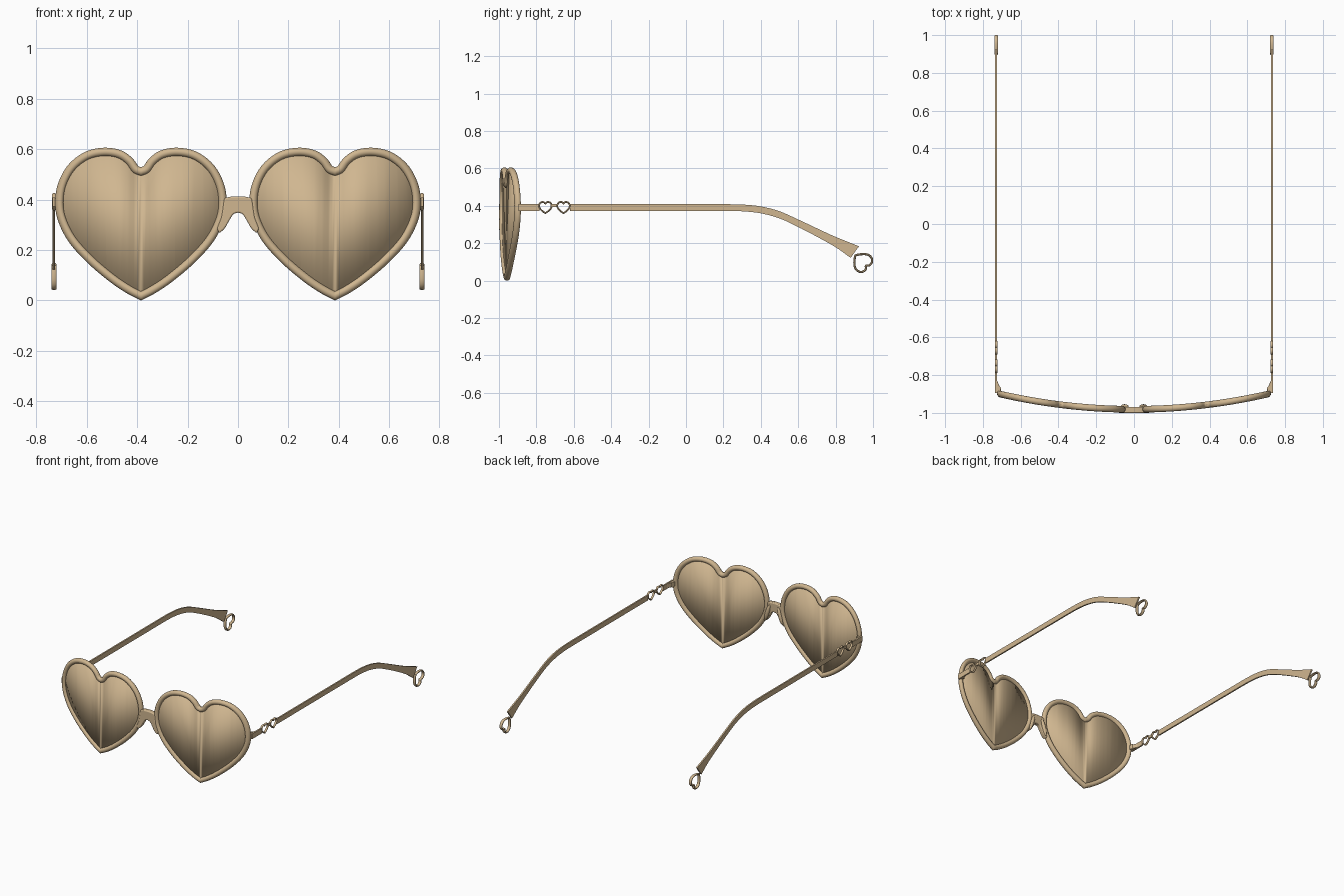
import bpy, bmesh, math
from mathutils import Vector

if "Cube" in bpy.data.objects:
    bpy.data.objects.remove(bpy.data.objects["Cube"], do_unlink=True)

TAN = (0.63, 0.47, 0.28, 1)
mat = bpy.data.materials.new("warm_tan")
mat.use_nodes = True
mat.diffuse_color = TAN
mat.node_tree.nodes["Principled BSDF"].inputs["Base Color"].default_value = TAN


def spline(pts, steps):
    """Smooth open curve through 2D points."""
    p = [Vector(q) for q in pts]
    p = [2 * p[0] - p[1]] + p + [2 * p[-1] - p[-2]]
    out = []
    for a, b, c, d in zip(p, p[1:], p[2:], p[3:]):
        for i in range(steps):
            t = i / steps
            out.append(0.5 * (2 * b + (c - a) * t + (2 * a - 5 * b + 4 * c - d) * t ** 2
                              + (3 * b - a - 3 * c + d) * t ** 3))
    return out + [p[-2]]


# Half of the heart centreline, from notch to tip
HALF = [(0, .511), (.022, .521), (.046, .553), (.086, .58), (.147, .589), (.215, .574),
        (.275, .528), (.312, .462), (.324, .39), (.313, .32), (.272, .24), (.2, .16),
        (.115, .088), (.05, .044), (0, .018)]


def heart(steps):
    half = spline(HALF, steps)
    return half + [Vector((-q.x, q.y)) for q in reversed(half[1:-1])]


def finish(bm, name, smooth=40):
    bmesh.ops.recalc_face_normals(bm, faces=bm.faces)
    me = bpy.data.meshes.new(name)
    bm.to_mesh(me)
    bm.free()
    me.materials.append(mat)
    ob = bpy.data.objects.new(name, me)
    bpy.context.collection.objects.link(ob)
    bpy.ops.object.select_all(action="DESELECT")
    ob.select_set(True)
    bpy.context.view_layer.objects.active = ob
    bpy.ops.object.shade_smooth_by_angle(angle=math.radians(smooth))
    return ob


def ring(name, path, half_width, half_depth, place, sides=12, phase=0.0):
    """Sweep an elliptical section round a closed 2D path; place maps (u, v, depth) to 3D."""
    bm = bmesh.new()
    loops, n = [], len(path)
    for i, q in enumerate(path):
        before = (q - path[i - 1]).normalized()
        tangent = (before + (path[(i + 1) % n] - q).normalized()).normalized()
        normal = Vector((-tangent.y, tangent.x)) / max(tangent.dot(before), 0.7)
        loop = []
        for k in range(sides):
            a = math.tau * k / sides + phase
            w = q + normal * half_width * math.cos(a)
            loop.append(bm.verts.new(place(w.x, w.y, half_depth * math.sin(a))))
        loops.append(loop)
    for i in range(n):
        a, b = loops[i], loops[(i + 1) % n]
        for k in range(sides):
            m = (k + 1) % sides
            bm.faces.new((a[k], a[m], b[m], b[k]))
    return finish(bm, name)


def prism(name, outline, place, d0, d1, bevel=0.0):
    """Extrude a 2D outline between two depths."""
    bm = bmesh.new()
    lo = [bm.verts.new(place(u, v, d0)) for u, v in outline]
    hi = [bm.verts.new(place(u, v, d1)) for u, v in outline]
    bm.faces.new(lo)
    bm.faces.new(hi)
    for i in range(len(lo)):
        j = (i + 1) % len(lo)
        bm.faces.new((lo[i], lo[j], hi[j], hi[i]))
    ob = finish(bm, name)
    if bevel:
        mod = ob.modifiers.new("soft_edges", "BEVEL")
        mod.width, mod.segments = bevel, 3
    return ob


def wrap(x):
    """Depth of the curved front at a given x."""
    return -0.981 + 0.16 * x * x


# Temple outline: straight arm that bends down and flares at the ear
top = spline([(.2, .409), (.3, .407), (.4, .397), (.5, .371), (.6, .327),
              (.7, .28), (.8, .234), (.925, .184)], 5)
bottom = spline([(.2, .373), (.3, .371), (.4, .36), (.5, .333), (.6, .287),
                 (.7, .235), (.8, .179), (.88, .122)], 5)
arm = [(-.619, .409)] + [tuple(q) for q in top] + [tuple(q) for q in reversed(bottom)] + [(-.619, .373)]

for side, s in (("left", 1), ("right", -1)):
    cx = 0.385 * s

    # Heart rim, bent round the face
    ring(side + "_rim", heart(6), .0165, .0175,
         lambda u, v, d: (cx + u, wrap(cx + u) + d, v), sides=16)

    # Lens, cut into strips and bent to match the rim
    bm = bmesh.new()
    bm.faces.new([bm.verts.new((cx + q.x, 0, q.y)) for q in heart(4)])
    for i in range(1, 24):
        x = cx - 0.324 + 0.648 * i / 24
        bmesh.ops.bisect_plane(bm, geom=bm.verts[:] + bm.edges[:] + bm.faces[:],
                               plane_co=(x, 0, 0), plane_no=(1, 0, 0))
    for v in bm.verts:
        v.co.y = wrap(v.co.x)
    lens = finish(bm, side + "_lens")
    thick = lens.modifiers.new("thickness", "SOLIDIFY")
    thick.thickness, thick.offset = 0.008, 0

    # Temple arm in three lengths, broken by two open hearts
    def on_side(y, z, d):
        return (s * (0.73 + d), y, z)

    prism(side + "_temple_arm", arm, on_side, -.005, .005)
    for name, y0, y1, z0, z1 in (("temple_front", -.895, -.783, .373, .409),
                                 ("temple_link", -.72, -.687, .393, .411)):
        prism(f"{side}_{name}", [(y0, z0), (y1, z0), (y1, z1), (y0, z1)], on_side, -.005, .005)
    for name, y in (("front", -.752), ("rear", -.655)):
        ring(f"{side}_{name}_small_heart", [q * 0.103 for q in heart(3)], .005, .0075,
             lambda u, v, d: on_side(y + u, .36 + v, d), sides=8, phase=math.pi / 8)

    # Open heart at the ear end, tipped toward the arm
    ring(side + "_ear_heart", [q * 0.16 for q in heart(3)], .0065, .0105,
         lambda u, v, d: on_side(.942 + .69 * u + .72 * (v - .053),
                                 .1 + .72 * u - .69 * (v - .053), d),
         sides=8, phase=math.pi / 8)

    # Hinge wedge and knuckle between rim and arm
    prism(side + "_hinge", [(.728, -.82), (.72, -.84), (.705, -.875), (.705, -.9), (.734, -.892)],
          lambda u, v, d: (s * u, v, d), .376, .406, bevel=.002)
    bpy.ops.mesh.primitive_cylinder_add(vertices=16, radius=.009, depth=.034,
                                        location=(s * .713, -.87, .391))
    knuckle = bpy.context.object
    knuckle.name = side + "_hinge_knuckle"
    knuckle.data.materials.append(mat)
    bpy.ops.object.shade_smooth_by_angle(angle=math.radians(40))

# Saddle bridge with legs that run down the inner rims
upper = spline([(.055, .405), (.03, .411), (0, .413)], 4)
lower = spline([(0, .348), (.018, .342), (.034, .318), (.052, .287), (.074, .266)], 4)
half = [tuple(q) for q in upper] + [tuple(q) for q in lower]
half += [(.084, .285), (.066, .33)]
# Order the right half from top centre round to the rim, then mirror it
right = [tuple(q) for q in reversed(upper)] + half[-1:] + half[-2:-1] + [tuple(q) for q in reversed(lower)]
bridge = right + [(-x, z) for x, z in reversed(right[1:-1])]
prism("bridge", bridge, lambda u, v, d: (u, d, v), -1.0, -.968, bevel=.006)

# Small pads behind the bridge ends
for side, s in (("left", 1), ("right", -1)):
    bpy.ops.mesh.primitive_uv_sphere_add(segments=16, ring_count=10, radius=1,
                                         location=(s * .05, -.968, .335))
    pad = bpy.context.object
    pad.name = side + "_nose_pad"
    pad.scale = (.014, .014, .06)
    pad.rotation_euler = (0, -s * .3, 0)
    pad.data.materials.append(mat)
    bpy.ops.object.shade_smooth_by_angle(angle=math.radians(60))
